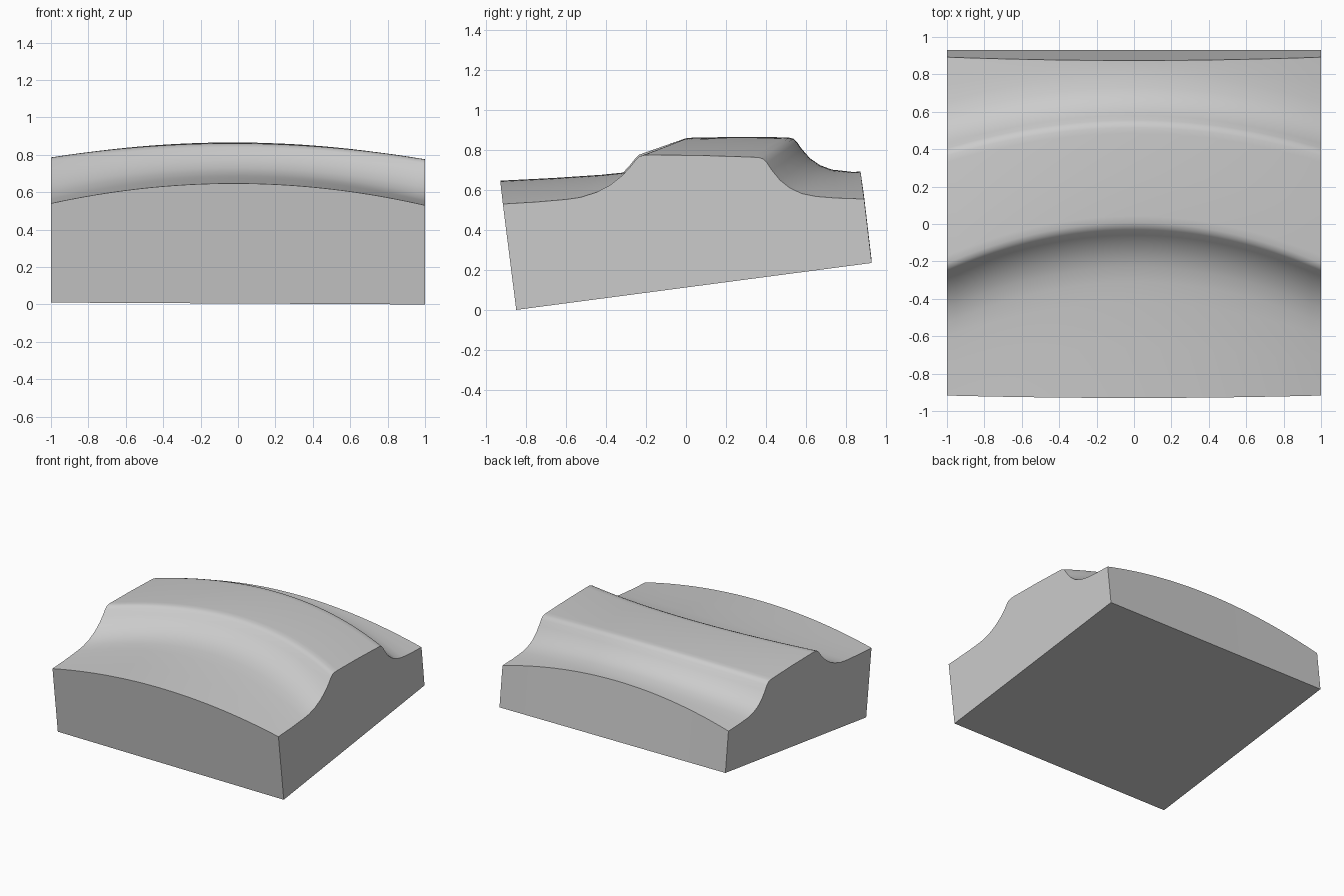
import bpy, bmesh

old = bpy.data.objects.get("Cube")
if old:
    bpy.data.objects.remove(old, do_unlink=True)

# Top outline at the sides of the block, front to back: (y, z)
SIDE_PROFILE = [
    (-.917, .535), (-.75, .545), (-.6, .558), (-.53, .568), (-.45, .593),
    (-.38, .63), (-.32, .677), (-.28, .72), (-.25, .758), (-.235, .772),
    (-.21, .78), (-.17, .781), (.08, .778), (.33, .77), (.365, .768),
    (.387, .76), (.405, .742), (.43, .704), (.47, .655), (.52, .615),
    (.58, .587), (.65, .573), (.75, .565), (.892, .56)]

# How far the outline moves at the middle of the arch: (y, shift_y, shift_z)
ARCH_SHIFT = [
    (-.917, -.013, .112), (-.53, .22, .12), (-.235, .22, .08),
    (.365, .15, .095), (.65, .15, .122), (.892, -.018, .132)]

BOTTOM = [(.93, .24), (-.85, .005)]
STEPS = 40
LEAN = -.005


def arch_shift(y):
    """Linear interpolation of the arch shift along the outline."""
    for (a, ya, za), (b, yb, zb) in zip(ARCH_SHIFT, ARCH_SHIFT[1:]):
        if y <= b:
            t = (y - a) / (b - a)
            return ya + (yb - ya) * t, za + (zb - za) * t
    return ARCH_SHIFT[-1][1:]


def section(bm, x):
    """One closed cross-section of the block at x."""
    lift = 1 - x * x
    ring = []
    for y, z in SIDE_PROFILE:
        dy, dz = arch_shift(y)
        ring.append((y + dy * lift, z + dz * lift))
    return [bm.verts.new((x, y, z + LEAN * x)) for y, z in ring + BOTTOM]


# Loft the sections into a solid block
bm = bmesh.new()
rings = [section(bm, -1 + 2 * i / STEPS) for i in range(STEPS + 1)]
for a, b in zip(rings, rings[1:]):
    for i in range(len(a)):
        j = (i + 1) % len(a)
        bm.faces.new((a[i], a[j], b[j], b[i]))
bm.faces.new(rings[0])
bm.faces.new(rings[-1])
bmesh.ops.recalc_face_normals(bm, faces=bm.faces[:])
mesh = bpy.data.meshes.new("arched_ridge_block")
bm.to_mesh(mesh)
bm.free()

# Plain grey material
grey = bpy.data.materials.new("light_grey")
grey.use_nodes = True
colour = (.6, .6, .6, 1)
grey.diffuse_color = colour
grey.node_tree.nodes["Principled BSDF"].inputs["Base Color"].default_value = colour
mesh.materials.append(grey)

block = bpy.data.objects.new("arched_ridge_block", mesh)
bpy.context.collection.objects.link(block)
bpy.ops.object.select_all(action='DESELECT')
block.select_set(True)
bpy.context.view_layer.objects.active = block
bpy.ops.object.shade_smooth_by_angle()
